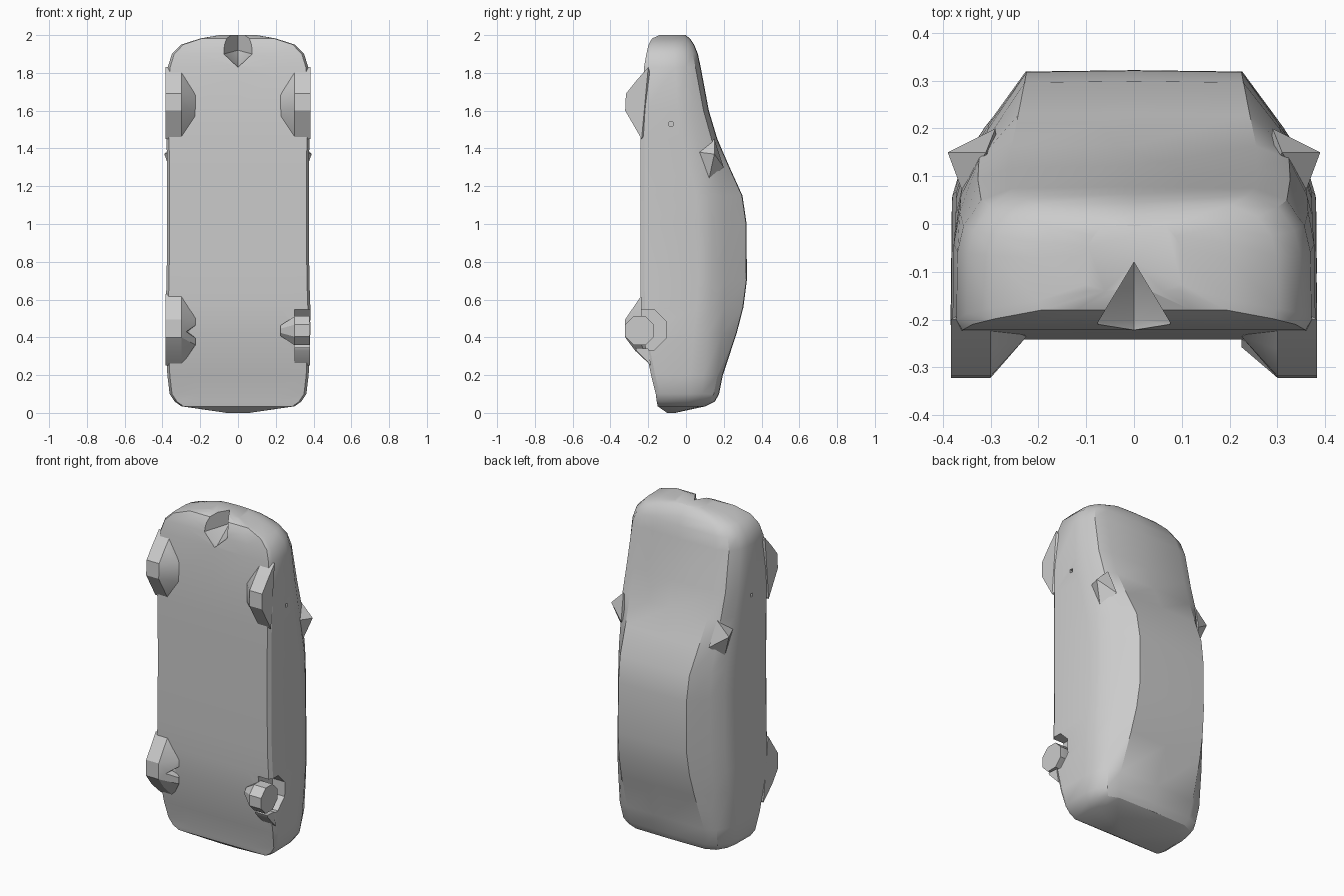
import bpy, bmesh, math

if "Cube" in bpy.data.objects:
    bpy.data.objects.remove(bpy.data.objects["Cube"])

grey = bpy.data.materials.new("plain grey")
grey.diffuse_color = (0.6, 0.6, 0.6, 1)
grey.use_nodes = True
grey.node_tree.nodes["Principled BSDF"].inputs["Base Color"].default_value = grey.diffuse_color


def add(name, bm):
    bmesh.ops.recalc_face_normals(bm, faces=bm.faces)
    me = bpy.data.meshes.new(name)
    bm.to_mesh(me)
    bm.free()
    me.materials.append(grey)
    ob = bpy.data.objects.new(name, me)
    bpy.context.collection.objects.link(ob)
    return ob


def hull(name, pts):
    bm = bmesh.new()
    for p in pts:
        bm.verts.new(p)
    res = bmesh.ops.convex_hull(bm, input=bm.verts)
    junk = {g for g in res["geom_interior"] + res["geom_unused"]
            if isinstance(g, bmesh.types.BMVert)}
    bmesh.ops.delete(bm, geom=list(junk), context='VERTS')
    return add(name, bm)


def cut(target, pts):
    cutter = hull("cutter", pts)
    cutter.hide_render = True
    m = target.modifiers.new("cut", 'BOOLEAN')
    m.operation, m.solver, m.object = 'DIFFERENCE', 'EXACT', cutter
    bpy.context.view_layer.objects.active = target
    bpy.ops.object.modifier_apply(modifier=m.name)
    bpy.data.objects.remove(cutter)


def prism(x0, x1, y, z, r, n=8):
    return [(x, y + r * math.cos((i + .5) * 2 * math.pi / n),
             z + r * math.sin((i + .5) * 2 * math.pi / n))
            for i in range(n) for x in (x0, x1)]


def section(w, floor, roof):
    """Half outline from floor to roof; tall cabin sections lean in more."""
    h = roof - floor
    k = max(0, min(1, (h - .40) / .16))
    belt = floor + .55 * h
    rail_x, rail_y = w * (.86 - .05 * k), roof - min(.025, h * .15) - .085 * k
    return [(w * .6, floor), (w * .965, floor), (w, floor + min(.022, h * .1)),
            (w * .993, belt),
            ((w + rail_x) / 2 + .03 * w, (belt + rail_y) / 2),
            (rail_x, rail_y), (w * (.68 - .08 * k), roof)]


# Body stations along its length: z, half width, floor y, roof y
stations = [
    (0.000, .06, -.10, -.06),
    (0.035, .30, -.150, .10),
    (0.060, .335, -.155, .150),
    (0.10, .362, -.16, .172),
    (0.20, .374, -.185, .192),
    (0.42, .384, -.230, .265),
    (0.56, .383, -.238, .301),
    (0.70, .378, -.242, .319),
    (1.00, .375, -.242, .318),
    (1.15, .375, -.242, .296),
    (1.30, .376, -.242, .228),
    (1.45, .378, -.242, .163),
    (1.60, .380, -.238, .118),
    (1.83, .372, -.222, .075),
    (1.90, .350, -.210, .060),
    (1.95, .30, -.198, .040),
    (1.982, .20, -.180, .018),
    (2.00, .10, -.140, -.005),
]
bm = bmesh.new()
rings = []
for z, w, floor, roof in stations:
    half = section(w, floor, roof)
    loop = ([(0, floor)] + half + [(0, roof + .003)]
            + [(-x, y) for x, y in reversed(half)])
    rings.append([bm.verts.new((x, y, z)) for x, y in loop])
n = len(rings[0])
for a, b in zip(rings, rings[1:]):
    for i in range(n):
        j = (i + 1) % n
        bm.faces.new((a[i], a[j], b[j], b[i]))
bm.faces.new(rings[0])
bm.faces.new(rings[-1])
body = add("body", bm)

# Peaked notch in the nose
cut(body, [(s * .075, y, z) for s in (-1, 1) for y in (-.205, -.3) for z in (1.9, 2.1)]
    + [(0, -.3, 1.83), (0, -.2, 1.83), (0, -.08, 1.92), (0, -.08, 2.1)])
# Open arch around one rear wheel
cut(body, prism(.30, .5, -.21, .44, .115))
# Small pits on the front flanks
for s in (-1, 1):
    cut(body, prism(s * .36, s * .5, -.08, 1.53, .014, 4))


def wheel(name, s, profile, z0, z1):
    pts = [(s * x, y, z) for z, y in profile for x in (.30, .383)]
    pts += [(s * x, y, z) for x, y in ((.31, -.15), (.225, -.236)) for z in (z0, z1)]
    return hull(name, pts)


# Wheels blended into the flanks
front = [(1.45, -.235), (1.6, -.322), (1.69, -.318), (1.76, -.262), (1.83, -.20)]
rear = [(.25, -.185), (.33, -.27), (.40, -.322), (.495, -.322), (.55, -.28), (.63, -.23)]
parts = [body]
for s, side in ((-1, "left"), (1, "right")):
    parts.append(wheel("front_wheel_" + side, s, front, 1.57, 1.68))
    # Wing mirrors
    parts.append(hull("mirror_" + side, [
        (s * x, y, z) for x, y, z in
        [(.39, .15, 1.37), (.31, .15, 1.45), (.36, .07, 1.38), (.34, .12, 1.23),
         (.29, .20, 1.30), (.28, .10, 1.36)]]))
left = wheel("rear_wheel_left", -1, rear, .36, .50)
cut(left, [(-.275, -.30, .43), (-.27, -.24, .43)]
    + [(-.2, y, z) for y in (-.4, -.2) for z in (.38, .48)])
parts.append(left)
# Exposed rear wheel with a tapered inner hub
parts.append(hull("rear_wheel_right", prism(.30, .378, -.245, .435, .083)
                  + prism(.225, .23, -.23, .435, .03)))
# Lower remains of the arch beside the exposed wheel
parts.append(hull("arch_remnant", [
    (x, y, z) for x in (.30, .38)
    for y, z in [(-.185, .25), (-.20, .34), (-.262, .33), (-.268, .345)]]))

for ob in bpy.context.scene.objects:
    ob.select_set(ob in parts)
bpy.context.view_layer.objects.active = body
bpy.ops.object.shade_smooth_by_angle(angle=math.radians(30))
